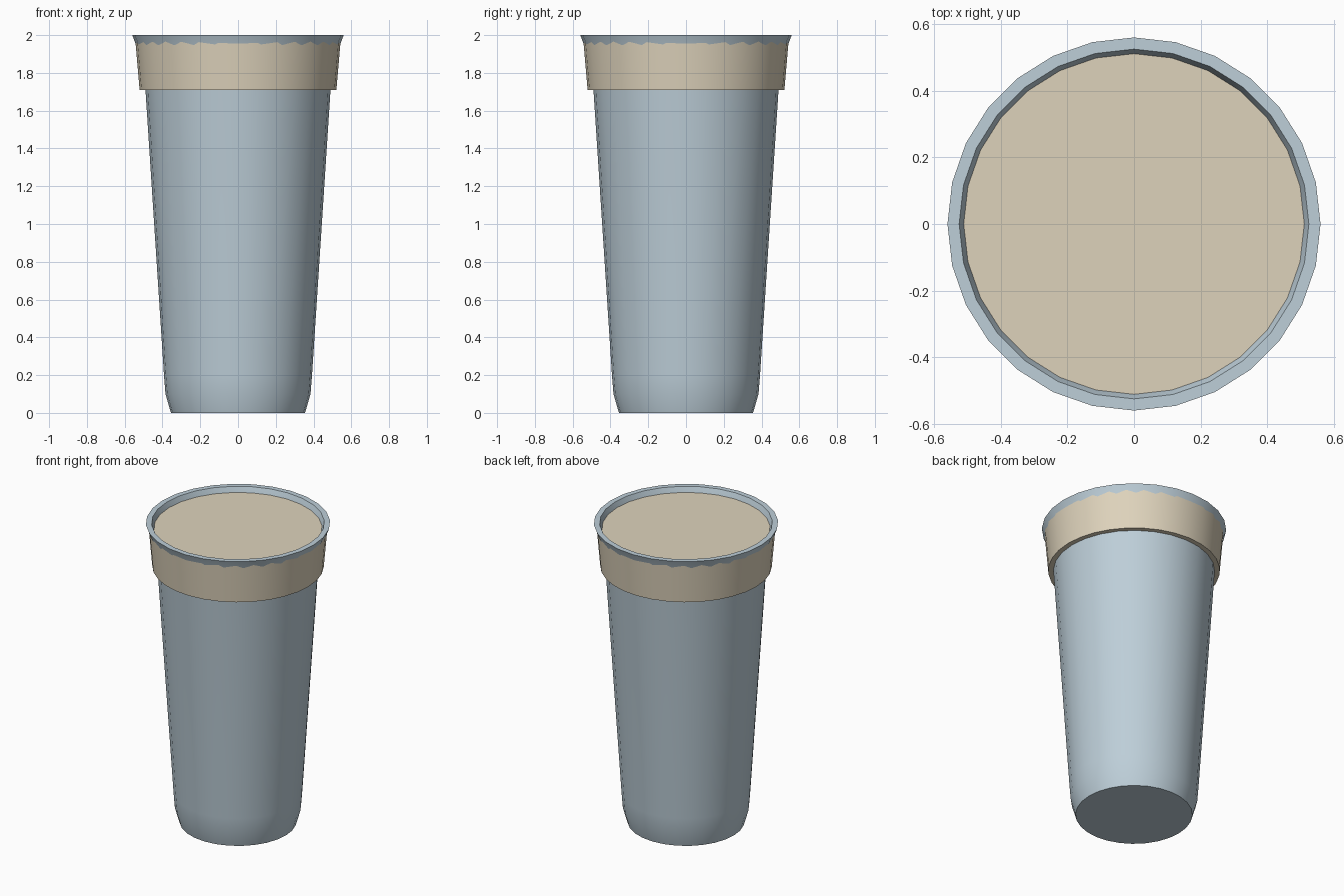
import bpy, math

if "Cube" in bpy.data.objects:
    bpy.data.objects.remove(bpy.data.objects["Cube"])


def material(name, color):
    m = bpy.data.materials.new(name)
    m.diffuse_color = (*color, 1)
    m.use_nodes = True
    m.node_tree.nodes["Principled BSDF"].inputs["Base Color"].default_value = m.diffuse_color
    return m


def lathe(name, profile, sides, mat):
    """Closed solid of revolution; first and last rings are capped."""
    verts = [(r * math.cos(math.tau * i / sides), r * math.sin(math.tau * i / sides), z)
             for r, z in profile for i in range(sides)]
    faces = []
    for k in range(len(profile) - 1):
        a, b = k * sides, (k + 1) * sides
        for i in range(sides):
            j = (i + 1) % sides
            faces.append((a + i, a + j, b + j, b + i))
    last = (len(profile) - 1) * sides
    faces.append(tuple(reversed(range(sides))))
    faces.append(tuple(range(last, last + sides)))
    mesh = bpy.data.meshes.new(name)
    mesh.from_pydata(verts, [], faces)
    mesh.materials.append(mat)
    obj = bpy.data.objects.new(name, mesh)
    bpy.context.collection.objects.link(obj)
    bpy.ops.object.select_all(action='DESELECT')
    obj.select_set(True)
    bpy.context.view_layer.objects.active = obj
    bpy.ops.object.shade_smooth_by_angle(angle=math.radians(30))
    return obj


blue = material("pale_blue", (0.51, 0.62, 0.69))
tan = material("tan", (0.73, 0.65, 0.50))

# Hollow tapered cup: outside wall, flared rim, then down the inside
lathe("cup", [(0.355, 0), (0.384, 0.10), (0.392, 0.20), (0.49, 1.71),
              (0.505, 1.86), (0.56, 2.0), (0.525, 2.0), (0.47, 1.86),
              (0.455, 1.71), (0.355, 0.20), (0.33, 0.05)], 28, blue)

# Solid lid: its side forms the band, its top shows inside the rim
lathe("lid_band", [(0.521, 1.71), (0.543, 1.965)], 32, tan)
